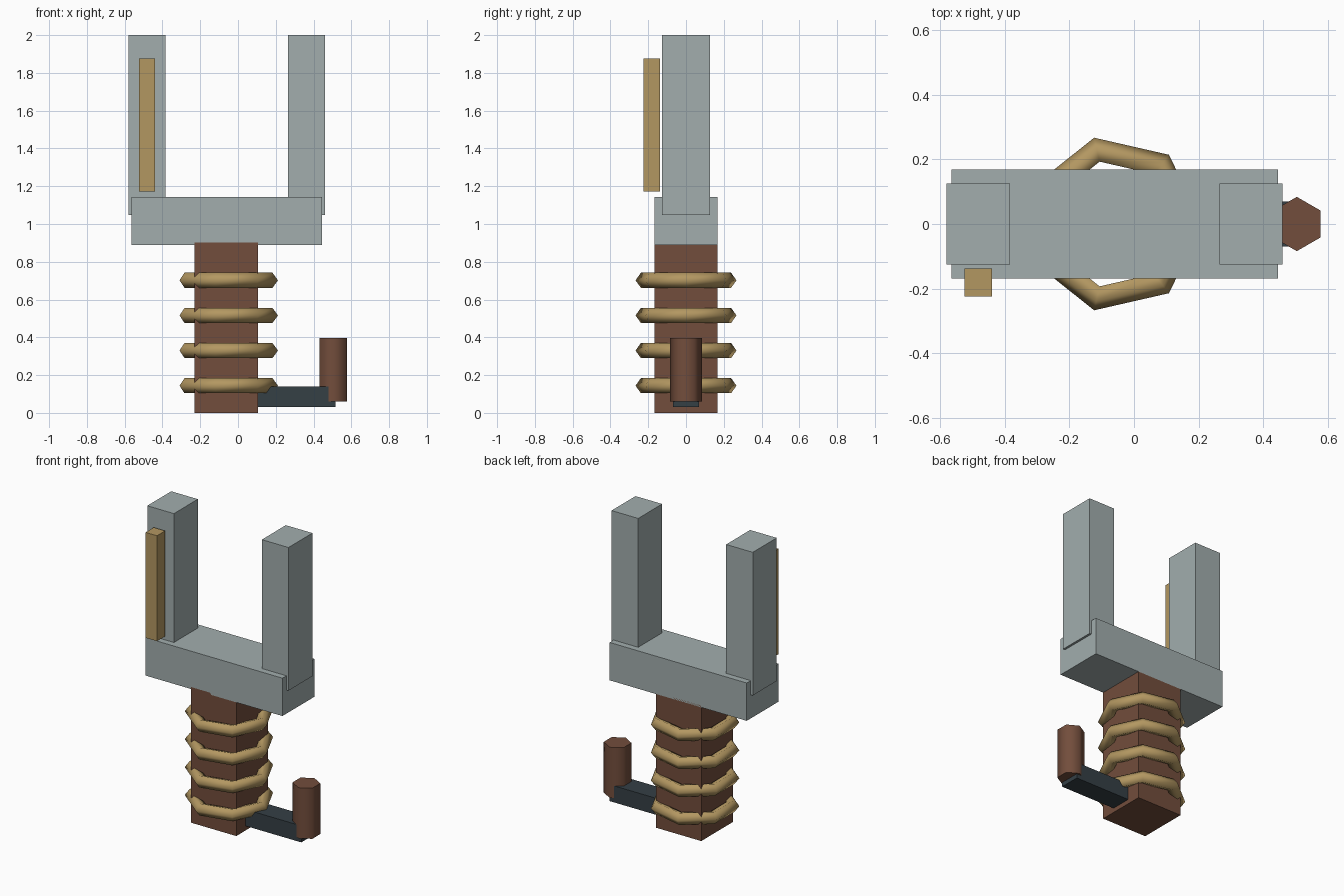
import bpy
import math

if "Cube" in bpy.data.objects:
    bpy.data.objects.remove(bpy.data.objects["Cube"])


def material(name, rgb):
    m = bpy.data.materials.new(name)
    m.diffuse_color = (*rgb, 1)
    m.use_nodes = True
    m.node_tree.nodes["Principled BSDF"].inputs["Base Color"].default_value = m.diffuse_color
    return m


STEEL = material("steel", (0.36, 0.42, 0.42))
LEATHER = material("leather", (0.17, 0.075, 0.045))
BRASS = material("brass", (0.45, 0.31, 0.12))
IRON = material("dark_iron", (0.035, 0.05, 0.06))


def finish(name, mat, smooth=False):
    ob = bpy.context.object
    ob.name = name
    ob.data.materials.append(mat)
    if smooth:
        bpy.ops.object.shade_smooth_by_angle(angle=math.radians(80))
    return ob


def box(name, mat, x, y, z):
    """Box from (min, max) ranges on each axis."""
    bpy.ops.mesh.primitive_cube_add(size=1)
    ob = finish(name, mat)
    ranges = (x, y, z)
    for v in ob.data.vertices:
        v.co = [r[0] if c < 0 else r[1] for c, r in zip(v.co, ranges)]
    return ob


# Grip post, crossbar and the two prongs
box("grip", LEATHER, (-0.23, 0.105), (-0.168, 0.168), (0, 0.903))
box("crossbar", STEEL, (-0.565, 0.445), (-0.168, 0.168), (0.89, 1.142))
for side, x0 in (("left", -0.58), ("right", 0.264)):
    box(side + "_prong", STEEL, (x0, x0 + 0.196), (-0.126, 0.126), (1.047, 2.0))

# Brass strip in front of the left prong
box("brass_strip", BRASS, (-0.524, -0.44), (-0.224, -0.138), (1.173, 1.875))

# Seven-sided wrapping rings
for i in range(4):
    bpy.ops.mesh.primitive_torus_add(
        major_segments=7, minor_segments=5, major_radius=0.232,
        minor_radius=0.042, location=(-0.0625, 0, 0.144 + 0.186 * i))
    finish(f"grip_ring_{i + 1}", BRASS, True)

# Crank arm and its six-sided handle
box("crank_arm", IRON, (0.09, 0.515), (-0.07, 0.07), (0.03, 0.14))
bpy.ops.mesh.primitive_cylinder_add(
    vertices=6, radius=0.084, depth=0.337, location=(0.504, 0, 0.228))
finish("crank_handle", LEATHER, True)
